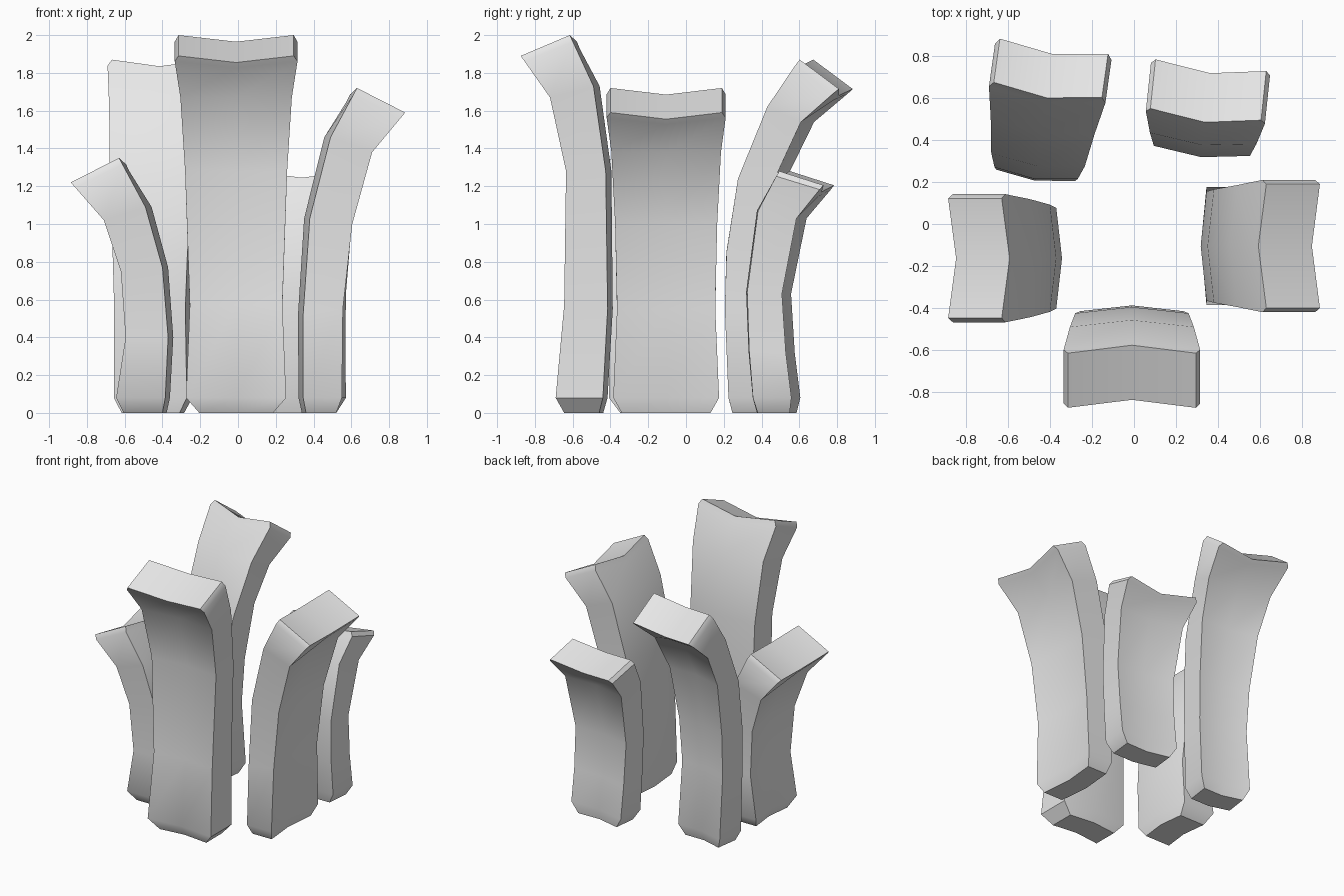
import bpy, bmesh, math

cube = bpy.data.objects.get("Cube")
if cube:
    bpy.data.objects.remove(cube, do_unlink=True)

# Single plain grey for every slab
grey = bpy.data.materials.new("plain_grey")
grey.use_nodes = True
grey.diffuse_color = (0.8, 0.8, 0.8, 1)
bsdf = next(n for n in grey.node_tree.nodes if n.type == 'BSDF_PRINCIPLED')
bsdf.inputs["Base Color"].default_value = (0.8, 0.8, 0.8, 1)


def lerp(a, b, t):
    return tuple(p + (q - p) * t for p, q in zip(a, b))


def slab(name, angle, shift, rings):
    """Outward-curling slab lofted from rings of
    (outer radius, outer z, inner radius, inner z, half width)."""
    a = math.radians(angle)
    out, tan = (math.cos(a), math.sin(a)), (-math.sin(a), math.cos(a))

    # Small chamfer ring just below the top end
    top = rings[-1]
    rim = lerp(top, rings[-2], 0.13)[:4] + (top[4] + 0.02,)
    rings = rings[:-1] + [rim, top]

    bm = bmesh.new()
    loops = []
    last = len(rings) - 1
    for i, (ro, zo, ri, zi, w) in enumerate(rings):
        # The middle of each ring is pushed inward, making a shallow chevron
        dr = -0.022 - 0.016 * i / last
        dz = -0.035 if i >= last - 1 else 0.0
        section = [(ro, -w, zo), (ro + dr, 0, zo + dz), (ro, w, zo),
                   (ri, w, zi), (ri + dr, 0, zi + dz), (ri, -w, zi)]
        loops.append([bm.verts.new((out[0] * r + tan[0] * (u + shift),
                                    out[1] * r + tan[1] * (u + shift), z))
                      for r, u, z in section])
    for lo, hi in zip(loops, loops[1:]):
        for k in range(6):
            n = (k + 1) % 6
            bm.faces.new((lo[k], lo[n], hi[n], hi[k]))
    for end in (loops[0], loops[-1]):
        for quad in ((0, 1, 4, 5), (1, 2, 3, 4)):
            bm.faces.new([end[k] for k in quad])
    bmesh.ops.recalc_face_normals(bm, faces=bm.faces)

    mesh = bpy.data.meshes.new(name)
    bm.to_mesh(mesh)
    bm.free()
    mesh.materials.append(grey)
    obj = bpy.data.objects.new(name, mesh)
    bpy.context.collection.objects.link(obj)
    bpy.ops.object.select_all(action='DESELECT')
    obj.select_set(True)
    bpy.context.view_layer.objects.active = obj
    bpy.ops.object.shade_smooth_by_angle(angle=math.radians(42))


# Tallest slab at the front
slab("front_slab", -90, -0.01, [
    (0.645, 0.00, 0.46, 0.00, 0.195),
    (0.69, 0.08, 0.44, 0.08, 0.265),
    (0.645, 0.57, 0.415, 0.55, 0.245),
    (0.635, 1.28, 0.425, 1.28, 0.27),
    (0.72, 1.67, 0.49, 1.73, 0.295),
    (0.875, 1.89, 0.615, 2.00, 0.305)])

# Slab on the model's left side
slab("left_slab", 0, -0.105, [
    (0.52, 0.00, 0.36, 0.00, 0.235),
    (0.55, 0.08, 0.345, 0.08, 0.28),
    (0.555, 0.55, 0.345, 0.52, 0.26),
    (0.605, 1.00, 0.38, 1.03, 0.27),
    (0.71, 1.38, 0.49, 1.46, 0.29),
    (0.885, 1.59, 0.63, 1.72, 0.295)])

# Short slab on the model's right side
slab("right_slab", 180, 0.163, [
    (0.605, 0.00, 0.40, 0.00, 0.185),
    (0.645, 0.08, 0.385, 0.08, 0.245),
    (0.595, 0.40, 0.37, 0.40, 0.24),
    (0.62, 0.75, 0.40, 0.77, 0.255),
    (0.71, 1.02, 0.49, 1.09, 0.28),
    (0.885, 1.22, 0.63, 1.35, 0.285)])

# Tall slab at the back, on the model's right
slab("back_right_slab", 82, 0.495, [
    (0.37, 0.00, 0.20, 0.00, 0.155),
    (0.40, 0.08, 0.185, 0.08, 0.195),
    (0.365, 0.55, 0.165, 0.55, 0.19),
    (0.385, 0.88, 0.175, 0.85, 0.2),
    (0.455, 1.28, 0.24, 1.24, 0.225),
    (0.58, 1.54, 0.40, 1.62, 0.25),
    (0.785, 1.715, 0.575, 1.87, 0.26)])

# Shortest slab at the back, on the model's left
slab("back_left_slab", 84, -0.285, [
    (0.60, 0.00, 0.43, 0.00, 0.175),
    (0.615, 0.08, 0.41, 0.08, 0.225),
    (0.585, 0.32, 0.39, 0.33, 0.225),
    (0.565, 0.63, 0.38, 0.64, 0.23),
    (0.645, 1.03, 0.44, 1.07, 0.255),
    (0.79, 1.205, 0.555, 1.28, 0.265)])
